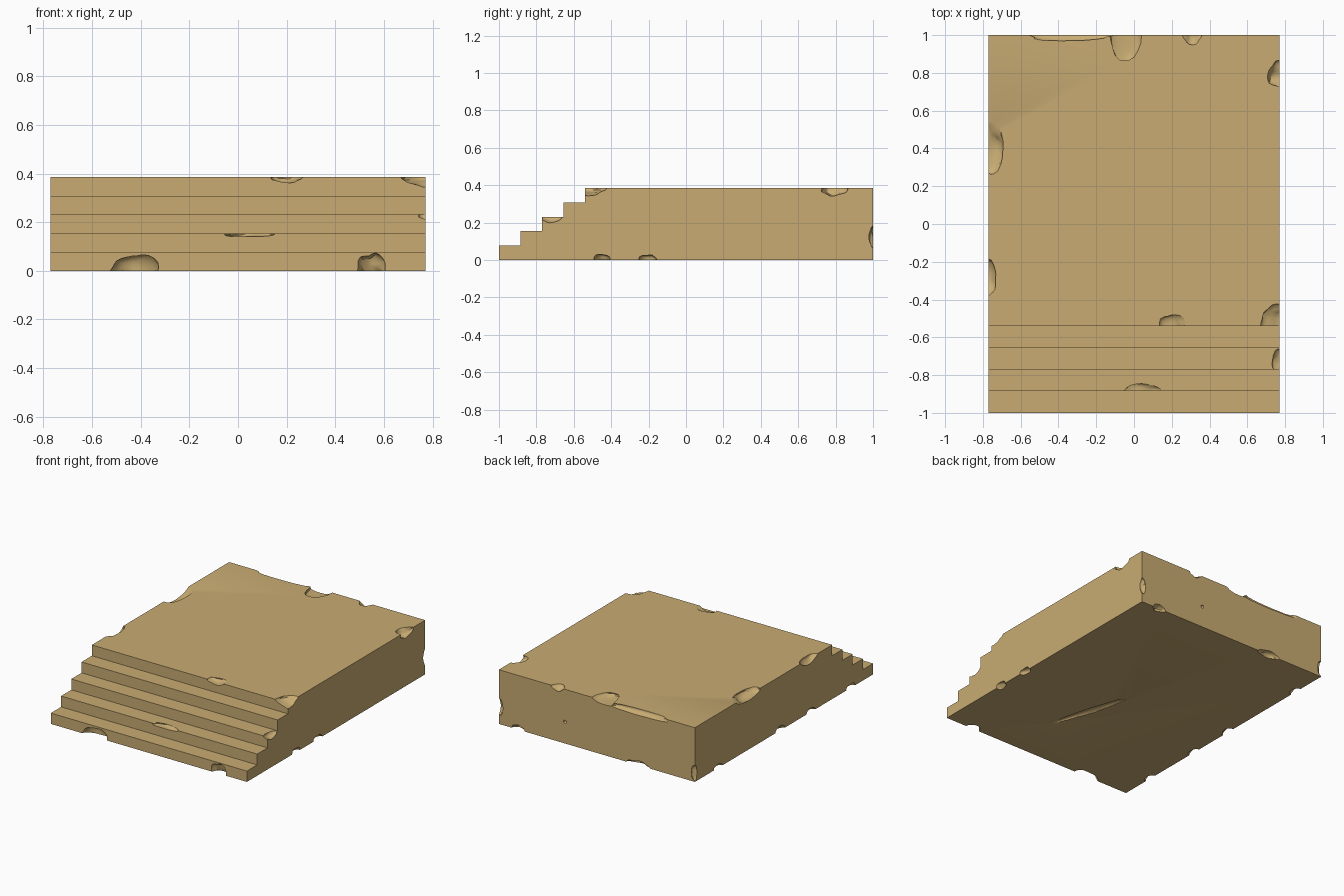
import bpy, bmesh, random
from mathutils import Matrix, Vector, noise

if "Cube" in bpy.data.objects:
    bpy.data.objects.remove(bpy.data.objects["Cube"])

random.seed(4)
W, H, TREAD, STEPS = 0.77, 0.385, 0.115, 5
RISE = H / STEPS

# Sandstone material
stone = bpy.data.materials.new("sandstone")
stone.diffuse_color = (0.58, 0.41, 0.17, 1)
stone.use_nodes = True
stone.node_tree.nodes["Principled BSDF"].inputs["Base Color"].default_value = stone.diffuse_color


def make_object(name, bm):
    mesh = bpy.data.meshes.new(name)
    bm.to_mesh(mesh)
    bm.free()
    mesh.materials.append(stone)
    obj = bpy.data.objects.new(name, mesh)
    bpy.context.collection.objects.link(obj)
    return obj


# Stepped side profile (y, z) extruded across the width
profile = [(1, 0), (1, H)]
for i in reversed(range(STEPS)):
    y = -1 + i * TREAD
    profile += [(y, (i + 1) * RISE), (y, i * RISE)]
bm = bmesh.new()
face = bm.faces.new([bm.verts.new((-W, y, z)) for y, z in profile])
ext = bmesh.ops.extrude_face_region(bm, geom=[face])
bmesh.ops.translate(bm, vec=(2 * W, 0, 0),
                    verts=[g for g in ext["geom"] if isinstance(g, bmesh.types.BMVert)])
bmesh.ops.recalc_face_normals(bm, faces=bm.faces)
platform = make_object("stepped_platform", bm)

# Weathering: lumpy ellipsoids gathered into one cutter
cut = bmesh.new()


def chip(centre, radii, turn=0):
    place = Matrix.LocRotScale(Vector(centre), Matrix.Rotation(turn, 3, 'Z'), Vector(radii))
    seed = Vector([random.uniform(-50, 50) for _ in range(3)])
    for v in bmesh.ops.create_icosphere(cut, subdivisions=3, radius=1)["verts"]:
        v.co = place @ (v.co * (1 + 0.3 * noise.noise(v.co * 1.3 + seed)))


def chip_x(y, z, height, spots):
    """Chips on an edge running along x: position, half length, depth."""
    for x, half, depth in spots:
        chip((x, y, z), (half, depth, height))


def chip_y(x, z, height, spots):
    """Chips on an edge running along y: position, half length, depth."""
    for y, half, depth in spots:
        chip((x, y, z), (depth, half, height))


# Upper edges
chip_x(1, H, 0.03, [(-0.33, 0.22, 0.03), (-0.05, 0.08, 0.13), (0.31, 0.05, 0.045)])
chip_y(-W, H, 0.04, [(0.40, 0.14, 0.08), (-0.29, 0.09, 0.04)])
chip_y(W, H, 0.04, [(0.79, 0.07, 0.065), (-0.52, 0.085, 0.10)])
# Step noses
chip_x(-1 + 4 * TREAD, H, 0.025, [(0.20, 0.07, 0.06)])
chip_y(W, 3 * RISE, 0.03, [(-0.73, 0.06, 0.04)])
chip_x(-1 + TREAD, 2 * RISE, 0.016, [(0.04, 0.11, 0.04)])
# Lower edges
chip_x(-1, 0, 0.07, [(-0.42, 0.09, 0.06), (0.55, 0.06, 0.05)])
chip_x(1, 0, 0.03, [(-0.32, 0.09, 0.04), (0.62, 0.05, 0.04)])
for side, places in ((1, (-0.45, -0.20)), (-1, (0.74, 0.05, -0.30, -0.75))):
    chip_y(side * W, 0, 0.03, [(y, 0.05, 0.035) for y in places])
# Back corners, pit in the back and groove underneath
for side in (1, -1):
    chip((side * W, 1, 0.09 + side * 0.03), (0.028, 0.022, 0.06))
chip((0.25, 1, 0.155), [0.011] * 3)
chip((0.10, -0.30, 0), (0.03, 0.28, 0.012), 0.29)
cutter = make_object("chip_cutter", cut)
cutter.hide_render = True

# Cut the chips, then discard the cutter
mod = platform.modifiers.new("chips", 'BOOLEAN')
mod.operation, mod.solver, mod.object = 'DIFFERENCE', 'EXACT', cutter
mod.use_self = True
bpy.context.view_layer.objects.active = platform
platform.select_set(True)
bpy.ops.object.modifier_apply(modifier=mod.name)
bpy.data.objects.remove(cutter)
bpy.ops.object.shade_smooth_by_angle(angle=0.5)
